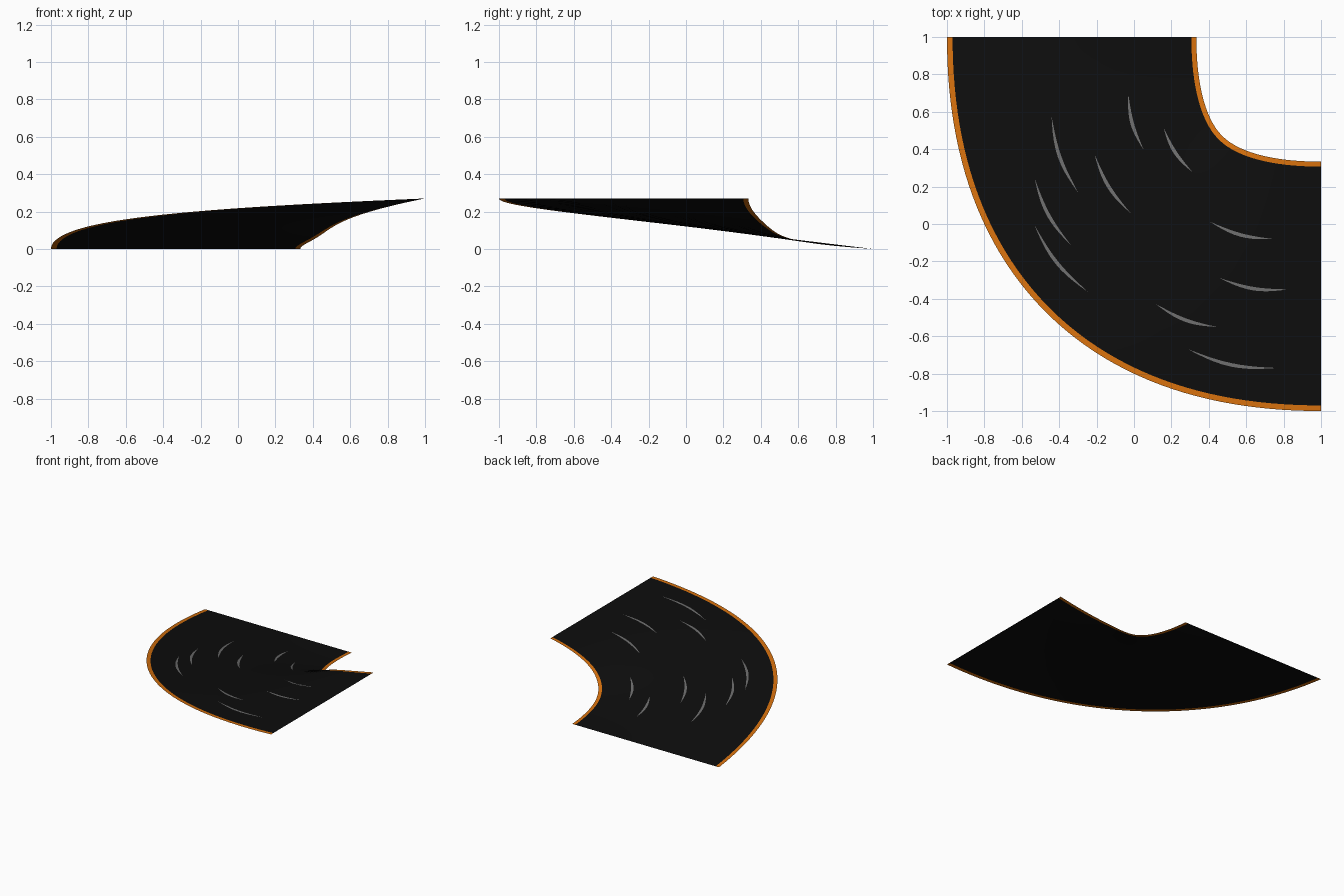
import bpy, bmesh, math
from mathutils import Vector

if "Cube" in bpy.data.objects:
    bpy.data.objects.remove(bpy.data.objects["Cube"])

HALF, RISE, BANK, SEG = 2 / 3, 0.27, 0.15, 48


def material(name, rgb):
    m = bpy.data.materials.new(name)
    m.diffuse_color = (*rgb, 1)
    m.use_nodes = True
    m.node_tree.nodes["Principled BSDF"].inputs["Base Color"].default_value = m.diffuse_color
    return m


asphalt = material("black asphalt", (0.004, 0.004, 0.004))
orange = material("orange edge line", (0.66, 0.16, 0.004))
grey = material("grey tyre mark", (0.15, 0.15, 0.15))


def centre(t):
    return Vector((-1 / 3 + 4 / 3 * t * t, -1 / 3 + 4 / 3 * (1 - t) ** 2))


def road_point(t, s):
    """t runs along the bend, s runs from inner (-1) to outer (1) edge."""
    p = centre(t) + Vector((t - 1, -t)).normalized() * HALF * s
    return Vector((p.x, p.y, RISE * (t + s * BANK * math.sin(math.pi * t))))


def road_height(x, y):
    q = Vector((x, y))
    t = min((i / 400 for i in range(401)), key=lambda u: (centre(u) - q).length)
    s = (q - centre(t)).dot(Vector((t - 1, -t)).normalized()) / HALF
    return road_point(t, s).z


def finish(bm, name, mats):
    me = bpy.data.meshes.new(name)
    bm.to_mesh(me)
    bm.free()
    for m in mats:
        me.materials.append(m)
    ob = bpy.data.objects.new(name, me)
    bpy.context.collection.objects.link(ob)
    return ob


# Banked, climbing road sheet with orange lines along both edges
bm = bmesh.new()
cols = [-1, -0.96, -0.6, -0.2, 0.2, 0.6, 0.955, 1]
rows = [[bm.verts.new(road_point(i / SEG, s)) for s in cols] for i in range(SEG + 1)]
for a, b in zip(rows, rows[1:]):
    for j in range(len(cols) - 1):
        f = bm.faces.new((a[j], a[j + 1], b[j + 1], b[j]))
        f.smooth = True
        f.material_index = 1 if j in (0, len(cols) - 2) else 0
bmesh.ops.recalc_face_normals(bm, faces=bm.faces)
if sum(f.normal.z for f in bm.faces) < 0:
    bmesh.ops.reverse_faces(bm, faces=bm.faces)
finish(bm, "road_bend", [asphalt, orange])

# Thin crescent tyre marks lying on the road: start and end points
marks = [(-.44, .57, -.30, .17), (-.03, .69, .05, .40), (.16, .51, .31, .28),
         (-.21, .37, -.02, .06), (-.53, .24, -.34, -.11), (-.53, -.01, -.25, -.36),
         (.41, .01, .74, -.08), (.46, -.29, .82, -.35), (.12, -.43, .44, -.55),
         (.29, -.67, .76, -.77)]
bm = bmesh.new()
for x0, y0, x1, y1 in marks:
    a, b = Vector((x0, y0)), Vector((x1, y1))
    d = b - a
    side = Vector((d.y, -d.x)).normalized()  # towards the outer edge
    pairs = []
    for i in range(11):
        u = i / 10
        arc = math.sin(math.pi * u)
        mid = a + d * u + side * 0.07 * d.length * arc
        w = 0.0005 + 0.009 * arc
        pair = []
        for k in (-1, 1):
            p = mid + side * w * k
            pair.append(bm.verts.new((p.x, p.y, road_height(p.x, p.y) + 0.003)))
        pairs.append(pair)
    for p, q in zip(pairs, pairs[1:]):
        f = bm.faces.new((p[0], p[1], q[1], q[0]))
        f.normal_update()
        if f.normal.z < 0:
            f.normal_flip()
finish(bm, "tyre_marks", [grey])
